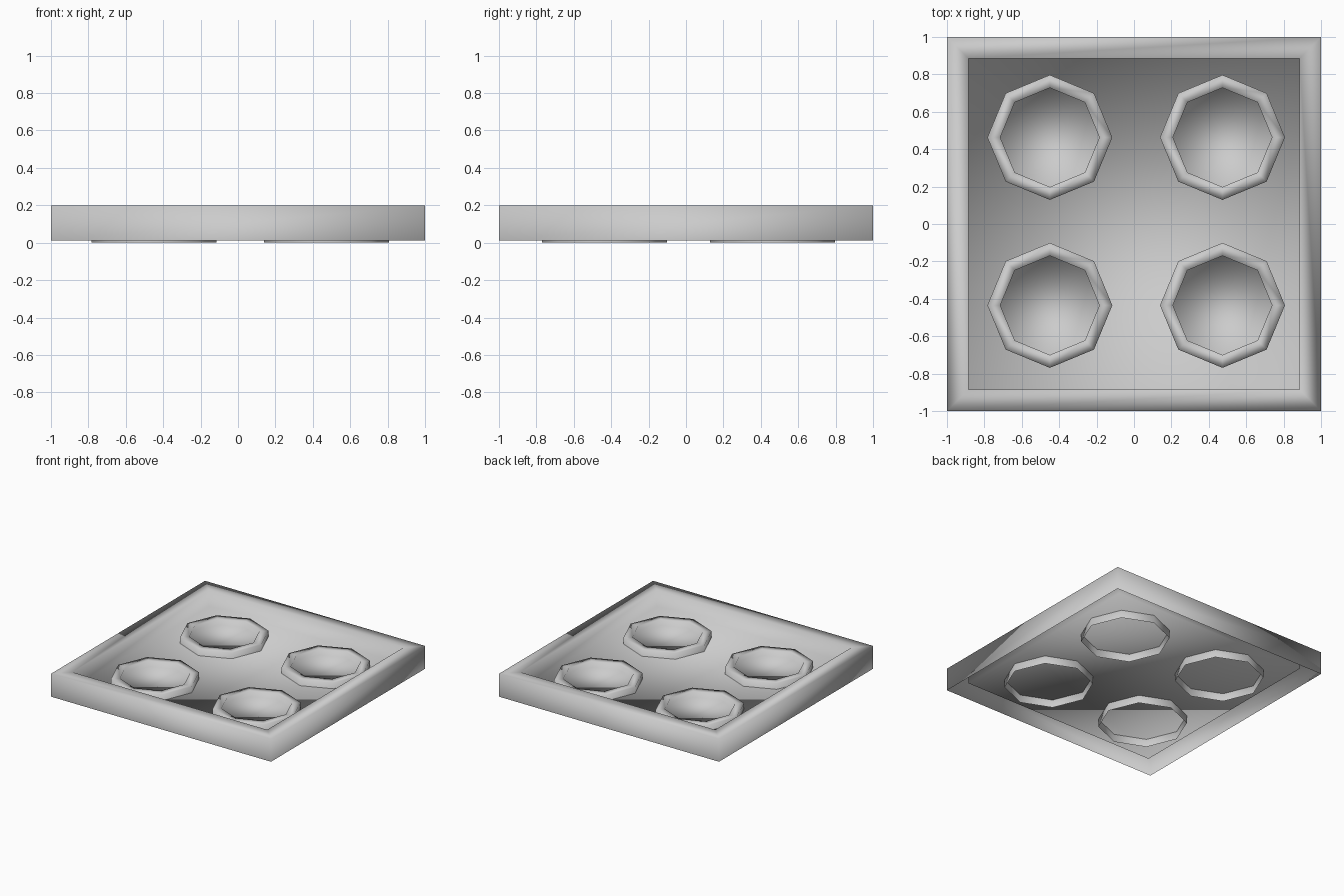
import bpy, bmesh
from math import pi

if "Cube" in bpy.data.objects:
    bpy.data.objects.remove(bpy.data.objects["Cube"])


def dished_shell(name, sides, radius, inner, z_bottom, z_top, z_floor, turn=0.0, loc=(0, 0)):
    """Open-bottomed prism whose top is inset and pushed down, leaving a raised rim."""
    bm = bmesh.new()
    profile = [(radius, z_bottom), (radius, z_top), (inner, z_top), (inner, z_floor)]
    from math import cos, sin
    loops = [[bm.verts.new((r * cos(turn + 2 * pi * i / sides),
                            r * sin(turn + 2 * pi * i / sides), z))
              for i in range(sides)] for r, z in profile]
    for a, b in zip(loops, loops[1:]):
        for i in range(sides):
            j = (i + 1) % sides
            bm.faces.new((a[i], a[j], b[j], b[i]))
    bm.faces.new(loops[-1])
    for f in bm.faces:
        f.smooth = True
    mesh = bpy.data.meshes.new(name)
    bm.to_mesh(mesh)
    bm.free()
    obj = bpy.data.objects.new(name, mesh)
    obj.location = (loc[0], loc[1], 0)
    bpy.context.collection.objects.link(obj)
    return obj


# Square tray: outer wall, flat rim, inner wall and recessed floor
R2 = 2 ** 0.5
dished_shell("tray", 4, R2, 0.885 * R2, 0.012, 0.2, 0.065, pi / 4)

# Four octagonal raised rings set through the floor
n = 0
for x in (-0.45, 0.473):
    for y in (-0.435, 0.463):
        n += 1
        dished_shell(f"ring_{n}", 8, 0.334, 0.265, 0.0, 0.115, 0.068, 0, (x, y))
